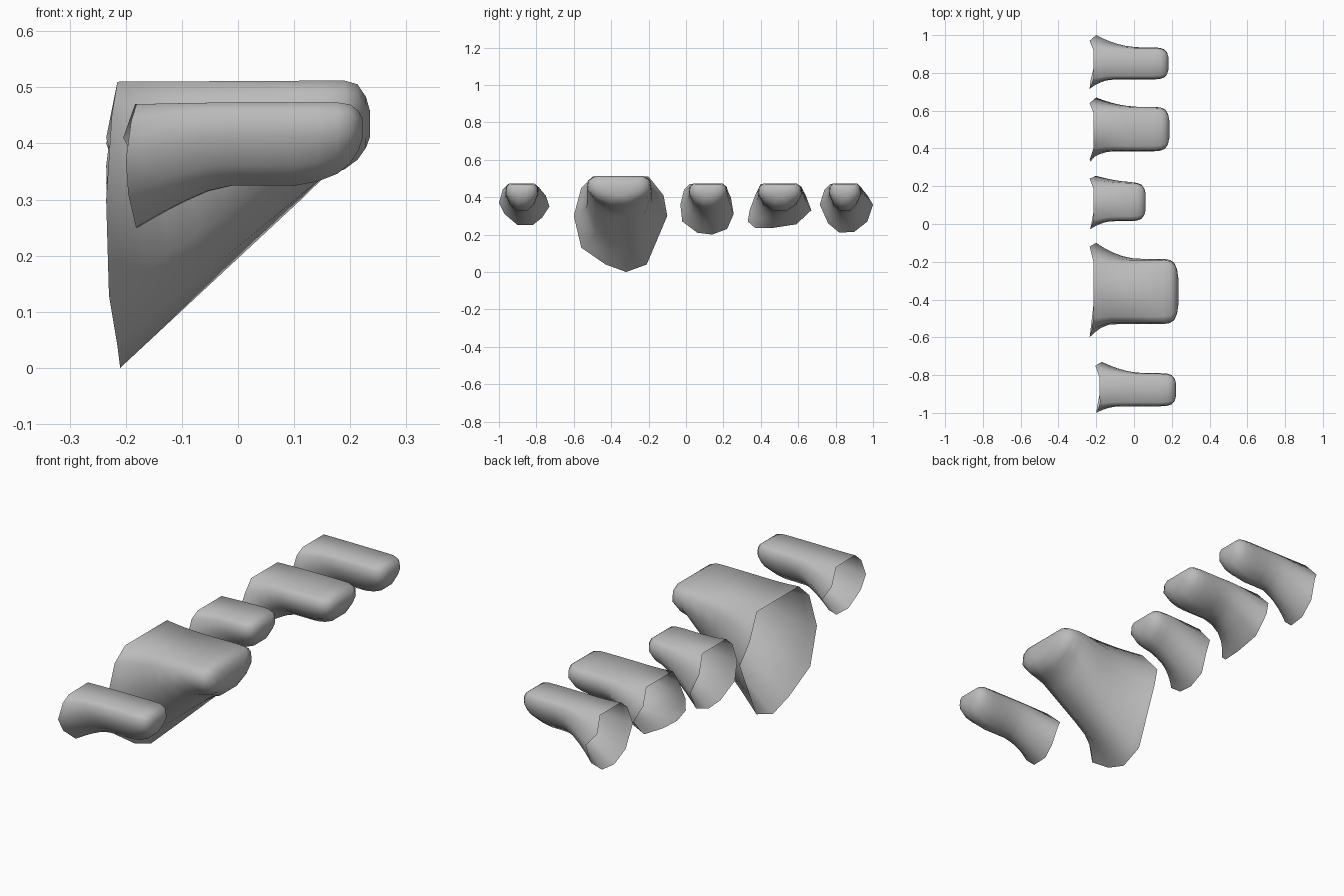
import bpy
import bmesh

cube = bpy.data.objects.get("Cube")
if cube:
    bpy.data.objects.remove(cube, do_unlink=True)

# One plain grey for all the ledges
grey = bpy.data.materials.new("stone_grey")
grey.use_nodes = True
grey.diffuse_color = (0.5, 0.5, 0.5, 1)
shader = grey.node_tree.nodes["Principled BSDF"]
shader.inputs["Base Color"].default_value = grey.diffuse_color
shader.inputs["Roughness"].default_value = 0.7

# Cross-section of the projecting part, in fractions of its width and height,
# running from the top corner at low y, under the ledge, to the other top corner
SECTION = [(.12, 1), (.02, .88), (0, .6), (.13, .25), (.36, 0),
           (.64, 0), (.87, .25), (1, .6), (.98, .88), (.88, 1)]

# How far the open rim leans back at each point of the section
RIM_X = [-.215, -.225, -.235, -.23, -.215, -.21, -.205, -.2, -.235, -.215]

# Rounded nose: distance from the tip, then width, upper and lower scale
NOSE = [(.08, 1, 1, .93), (.045, .97, 1, .8), (.022, .88, .92, .62),
        (.007, .68, .65, .4), (0, .4, .35, .2)]
NOSE_LENGTH = .12
NOSE_Z = .43


def mix(a, b, f):
    return a + (b - a) * f


def flare(distance, length, power):
    """Share of the rim shape left at a distance from the rim."""
    return max(0, 1 - distance / length) ** power


def make_ledge(name, rim, body, tip, under, skew=(0, 0)):
    """Loft an open shell from a flared rim to a rounded nose."""
    y0, y1, z0, z1 = body
    low, high = min(p[0] for p in rim), max(p[0] for p in rim)
    stations = [(s, None) for s in (0, .08, .18, .3, .45, .6, .8, 1)]
    stations += [(None, nose) for nose in NOSE]
    bm = bmesh.new()
    rings = []
    for s, nose in stations:
        ring = []
        for i, (u, v) in enumerate(SECTION):
            ry, rz = rim[i]
            rx = RIM_X[i] + mix(*skew, (ry - low) / (high - low))
            x = mix(rx, tip - NOSE_LENGTH, s) if nose is None else tip - nose[0]
            side = flare(x - rx, .13 if u < .5 else .24, 2)
            y = mix(mix(y0, y1, u), ry, side)
            z = mix(mix(z0, z1, v), rz, flare(x - rx, *under))
            if nose:
                y = mix((y0 + y1) / 2, y, nose[1])
                z = mix(NOSE_Z, z, nose[2] if z > NOSE_Z else nose[3])
            ring.append(bm.verts.new((x, y, z)))
        rings.append(ring)

    # Skin between neighbouring rings, then close the nose only
    count = len(SECTION)
    for a, b in zip(rings, rings[1:]):
        for i in range(count):
            j = (i + 1) % count
            bm.faces.new((a[i], a[j], b[j], b[i]))
    bm.faces.new(rings[-1])
    bmesh.ops.recalc_face_normals(bm, faces=bm.faces)
    cap = max(bm.faces, key=lambda f: f.calc_center_median().x)
    if cap.normal.x < 0:
        bmesh.ops.reverse_faces(bm, faces=bm.faces)

    mesh = bpy.data.meshes.new(name)
    bm.to_mesh(mesh)
    bm.free()
    mesh.materials.append(grey)
    for polygon in mesh.polygons:
        polygon.use_smooth = True
    ledge = bpy.data.objects.new(name, mesh)
    bpy.context.collection.objects.link(ledge)
    return ledge


# Large ledge with a long sloping underside
make_ledge("large_ledge",
           [(-.5, .51), (-.56, .45), (-.6, .3), (-.56, .13), (-.43, .04),
            (-.32, 0), (-.21, .04), (-.1, .3), (-.12, .41), (-.2, .51)],
           body=(-.53, -.185, .335, .512), tip=.235, under=(.36, 1))

# Small ledge nearest the front, with its rim set at a slant
make_ledge("front_ledge",
           [(-.95, .47), (-.98, .44), (-1, .37), (-.97, .31), (-.9, .25),
            (-.82, .25), (-.77, .29), (-.73, .35), (-.75, .41), (-.81, .47)],
           body=(-.965, -.79, .325, .473), tip=.222, under=(.16, 1.3),
           skew=(.035, .03))

# Short middle ledge
make_ledge("short_ledge",
           [(.02, .47), (-.01, .44), (-.03, .36), (-.02, .27), (.06, .21),
            (.14, .2), (.22, .23), (.255, .31), (.24, .4), (.19, .47)],
           body=(.015, .22, .325, .473), tip=.062, under=(.18, 1.2))

# Wide ledge with a shallow underside
make_ledge("wide_ledge",
           [(.4, .47), (.37, .41), (.34, .33), (.33, .27), (.37, .235),
            (.46, .235), (.59, .255), (.67, .33), (.64, .41), (.59, .47)],
           body=(.385, .62, .325, .473), tip=.187, under=(.17, 1.3))

# Small ledge at the back
make_ledge("back_ledge",
           [(.77, .47), (.74, .44), (.715, .36), (.76, .26), (.82, .21),
            (.9, .215), (.97, .27), (1, .36), (.97, .41), (.92, .47)],
           body=(.765, .935, .325, .473), tip=.182, under=(.17, 1.3))
